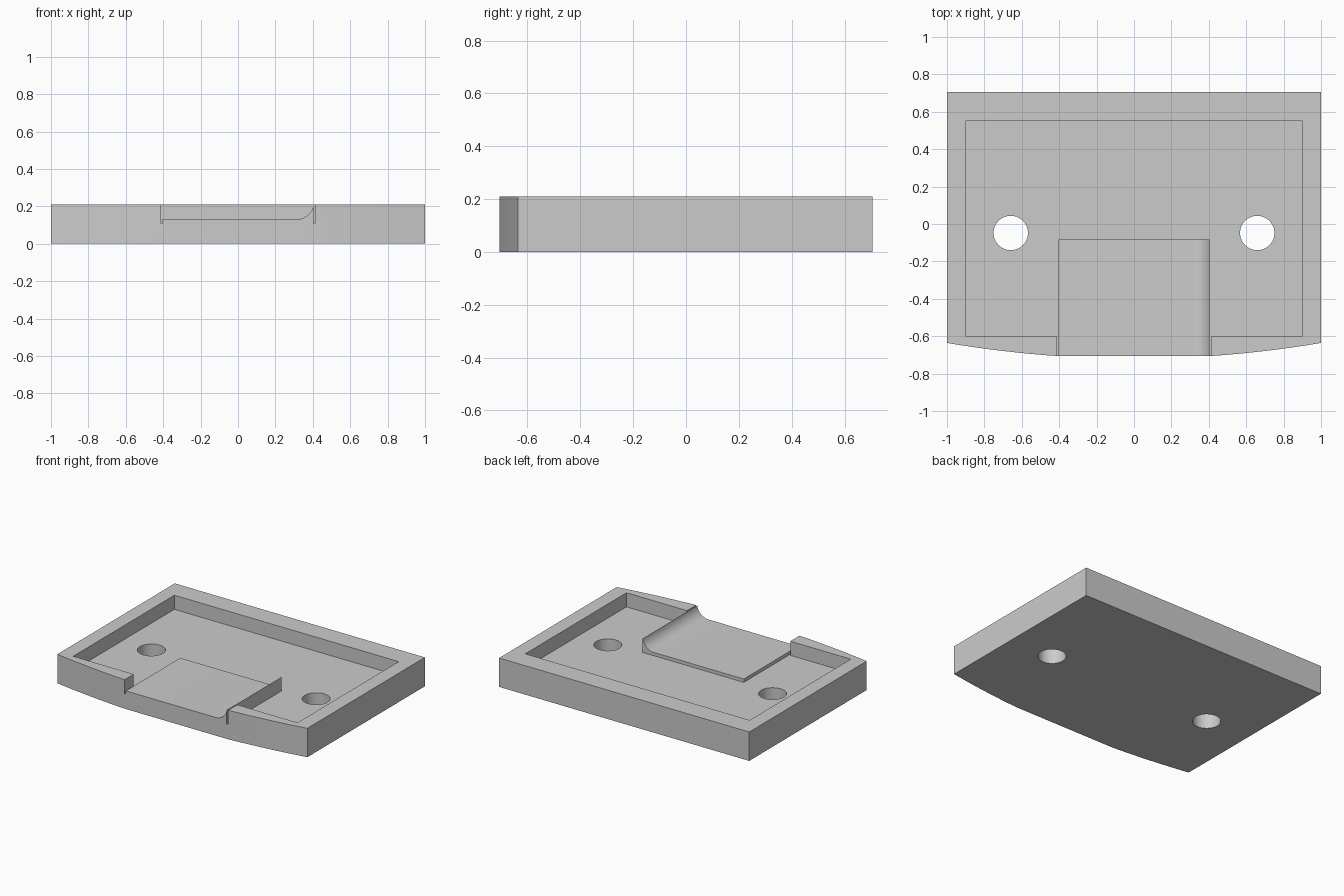
import bpy, bmesh
from math import sin, cos, pi, radians
from mathutils import Vector

if "Cube" in bpy.data.objects:
    bpy.data.objects.remove(bpy.data.objects["Cube"])

HEIGHT, FLOOR, LEDGE = 0.209, 0.107, 0.131
HALF_Y = 0.706

grey = bpy.data.materials.new("plain grey")
grey.use_nodes = True
grey.diffuse_color = (0.6, 0.6, 0.6, 1)
grey.node_tree.nodes["Principled BSDF"].inputs["Base Color"].default_value = (0.6, 0.6, 0.6, 1)


def prism(name, points, sweep):
    """Extrude a closed 3D outline along a vector."""
    bm = bmesh.new()
    face = bm.faces.new([bm.verts.new(p) for p in points])
    new = bmesh.ops.extrude_face_region(bm, geom=[face])["geom"]
    bmesh.ops.translate(bm, vec=Vector(sweep),
                        verts=[g for g in new if isinstance(g, bmesh.types.BMVert)])
    bmesh.ops.recalc_face_normals(bm, faces=bm.faces)
    mesh = bpy.data.meshes.new(name)
    bm.to_mesh(mesh)
    bm.free()
    mesh.materials.append(grey)
    obj = bpy.data.objects.new(name, mesh)
    bpy.context.collection.objects.link(obj)
    return obj


def upright(name, outline, bottom, top):
    return prism(name, [(x, y, bottom) for x, y in outline], (0, 0, top - bottom))


def cut(target, cutter):
    mod = target.modifiers.new("cut", "BOOLEAN")
    mod.operation, mod.solver, mod.object = "DIFFERENCE", "EXACT", cutter
    bpy.context.view_layer.objects.active = target
    bpy.ops.object.modifier_apply(modifier=mod.name)
    bpy.data.objects.remove(cutter)


# Tray block: straight sides and back, front bowed either side of a flat middle
STEPS = 8
bow = []
for i in range(STEPS + 1):
    x = 0.41 + 0.59 * i / STEPS
    bow.append((x, -HALF_Y + 0.07 * (x * x - 0.168) / 0.832))
outline = bow + [(1, HALF_Y), (-1, HALF_Y)] + [(-x, y) for x, y in reversed(bow)]
tray = upright("tray", outline, 0, HEIGHT)

# Pocket, wrapping around the ledge and running out through two thin front slits
half = [(0.404, -0.083), (0.404, -1), (0.413, -1), (0.413, -0.601),
        (0.897, -0.601), (0.897, 0.554)]
pocket = half + [(-x, y) for x, y in reversed(half)]
cut(tray, upright("pocket_cutter", pocket, FLOOR, 0.4))

# Ledge top: flat, sweeping up in a hollow curve on the left side
R = 0.09
curve = [(0.315 + R * sin(a), LEDGE + R - R * cos(a))
         for a in (pi / 2 * i / 12 for i in range(13))]
profile = [(-0.409, 0.4), (-0.409, LEDGE)] + curve + [(0.405, 0.4)]
cut(tray, prism("ledge_cutter", [(x, -1, z) for x, z in profile], (0, 0.95, 0)))

# Two round through holes
for side in (-1, 1):
    ring = [(side * 0.659 + 0.092 * cos(2 * pi * i / 48),
             -0.048 + 0.092 * sin(2 * pi * i / 48)) for i in range(48)]
    cut(tray, upright("hole_cutter", ring, -0.2, 0.4))

# Smooth the curved walls, keep corners crisp
bpy.ops.object.select_all(action="DESELECT")
tray.select_set(True)
bpy.context.view_layer.objects.active = tray
bpy.ops.object.shade_smooth_by_angle(angle=radians(20))
